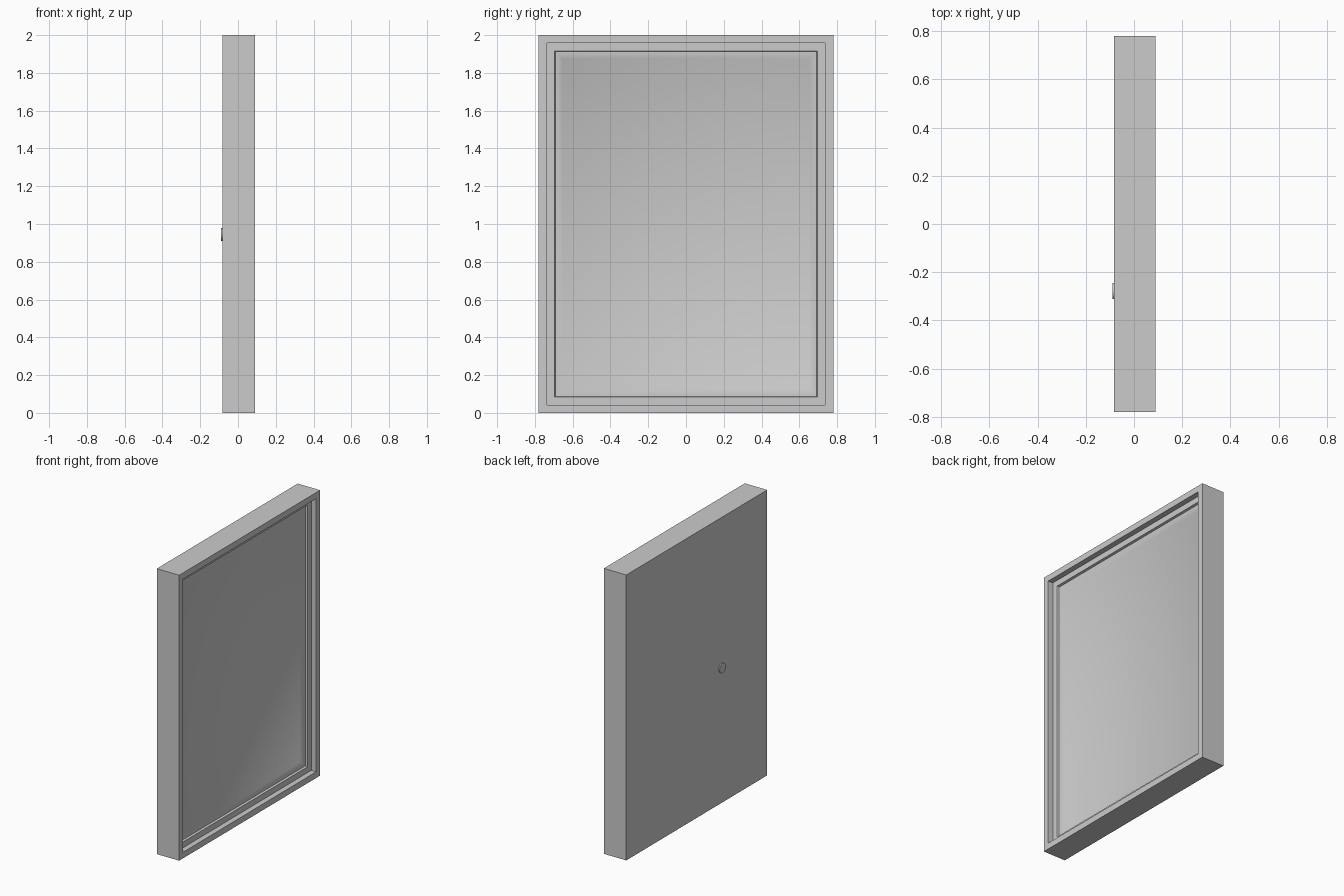
import bpy, bmesh, math

if "Cube" in bpy.data.objects:
    bpy.data.objects.remove(bpy.data.objects["Cube"])

HALF_W, HEIGHT = 0.78, 2.0
X_BACK, X_FRONT = -0.083, 0.09


def finish(bm, name):
    bmesh.ops.recalc_face_normals(bm, faces=bm.faces)
    mesh = bpy.data.meshes.new(name)
    bm.to_mesh(mesh)
    bm.free()
    obj = bpy.data.objects.new(name, mesh)
    bpy.context.collection.objects.link(obj)
    bpy.ops.object.select_all(action='DESELECT')
    obj.select_set(True)
    bpy.context.view_layer.objects.active = obj
    bpy.ops.object.shade_smooth_by_angle(angle=math.radians(35))
    return obj


# framed panel: (inset from the outer edge, x) profile from back to recessed face
profile = [(0, X_BACK), (0, X_FRONT), (0.043, X_FRONT), (0.043, 0.052),
           (0.084, 0.052), (0.088, 0.037), (0.103, 0.037), (0.126, 0.024)]
bm = bmesh.new()
rings = []
for inset, x in profile:
    y, z0, z1 = HALF_W - inset, inset, HEIGHT - inset
    rings.append([bm.verts.new((x, a, b))
                  for a, b in ((-y, z0), (y, z0), (y, z1), (-y, z1))])
for lower, upper in zip(rings, rings[1:]):
    for i in range(4):
        j = (i + 1) % 4
        bm.faces.new((lower[i], lower[j], upper[j], upper[i]))
bm.faces.new(rings[0])
bm.faces.new(rings[-1])
finish(bm, "framed_panel")

# small round button on the back
bm = bmesh.new()
bmesh.ops.create_cone(bm, cap_ends=True, segments=32, radius1=0.034,
                      radius2=0.034, depth=0.017)
button = finish(bm, "back_button")
button.rotation_euler = (0, math.pi / 2, 0)
button.location = (-0.0815, -0.278, 0.945)
